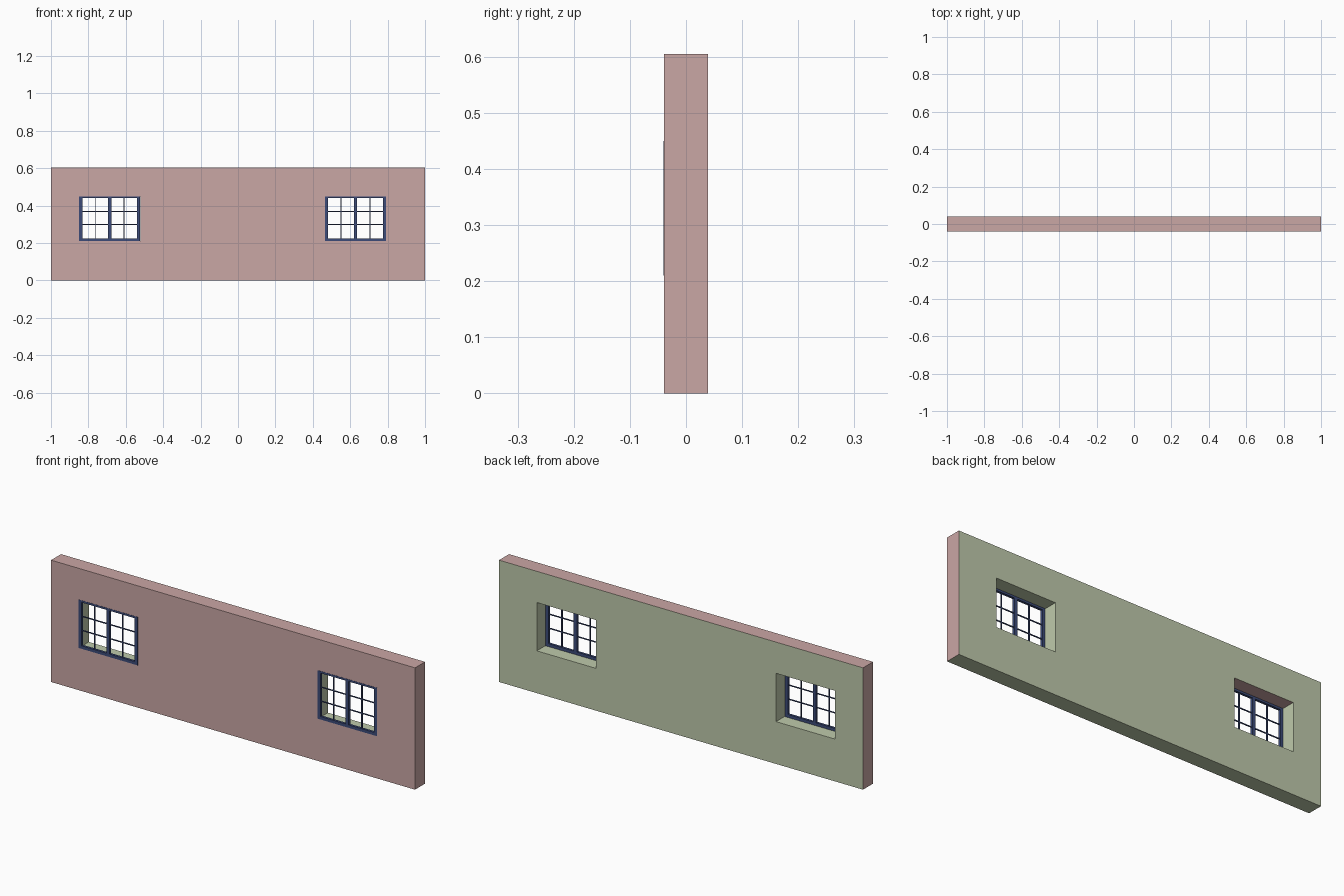
import bpy, bmesh

if "Cube" in bpy.data.objects:
    bpy.data.objects.remove(bpy.data.objects["Cube"])

T = 0.039            # half wall thickness
H = 0.605            # wall height
Z0, Z1 = 0.21, 0.45  # window sill and head
WINDOWS = {"left": (-0.847, -0.522), "right": (0.467, 0.792)}


def material(name, rgb):
    m = bpy.data.materials.new(name)
    m.diffuse_color = (*rgb, 1)
    m.use_nodes = True
    m.node_tree.nodes["Principled BSDF"].inputs["Base Color"].default_value = m.diffuse_color
    return m


pink = material("dusty pink paint", (0.59, 0.385, 0.375))
green = material("sage green paint", (0.52, 0.59, 0.41))
navy = material("navy blue frame", (0.045, 0.07, 0.19))


def finish(bm, name, mats):
    me = bpy.data.meshes.new(name)
    bm.to_mesh(me)
    bm.free()
    for m in mats:
        me.materials.append(m)
    ob = bpy.data.objects.new(name, me)
    bpy.context.collection.objects.link(ob)
    return ob


# Wall: a grid of panels with the window cells left out, extruded to thickness
def build_wall():
    bm = bmesh.new()
    xs = sorted([-1, 1] + [x for w in WINDOWS.values() for x in w])
    zs = [0, Z0, Z1, H]
    v = [[bm.verts.new((x, -T, z)) for z in zs] for x in xs]
    for i in range(len(xs) - 1):
        for j in range(len(zs) - 1):
            if j == 1 and i in (1, 3):
                continue
            bm.faces.new((v[i][j], v[i + 1][j], v[i + 1][j + 1], v[i][j + 1]))
    ret = bmesh.ops.extrude_face_region(bm, geom=bm.faces[:], use_keep_orig=True)
    new = [g for g in ret["geom"] if isinstance(g, bmesh.types.BMVert)]
    bmesh.ops.translate(bm, verts=new, vec=(0, 2 * T, 0))
    bmesh.ops.recalc_face_normals(bm, faces=bm.faces[:])
    # outside pink: front, top, ends and the left window head; the rest green
    for f in bm.faces:
        c, n = f.calc_center_median(), f.normal
        front = n.y < -0.5
        outer = abs(c.x) > 0.99 or c.z > H - 0.01
        head = n.z < -0.5 and c.z > 0.4 and c.x < 0 and abs(c.y) < 0.01
        f.material_index = 0 if front or outer or head else 1
    finish(bm, "wall", [pink, green])


def bar(bm, x0, x1, y0, y1, z0, z1):
    vs = bmesh.ops.create_cube(bm, size=1)["verts"]
    for p in vs:
        p.co = (x0 if p.co.x < 0 else x1, y0 if p.co.y < 0 else y1,
                z0 if p.co.z < 0 else z1)


# Window: outer frame and mullion, plus thin glazing bars in each casement
def build_window(side, a, b):
    y0, y1, w = -T - 0.001, -T + 0.011, 0.017
    a, b = a - 0.002, b - 0.001
    mid = (a + b) / 2
    bm = bmesh.new()
    for x in (a + w / 2, mid, b - w / 2):
        bar(bm, x - w / 2, x + w / 2, y0, y1, Z0, Z1)
    for l, r in ((a + w, mid - w / 2), (mid + w / 2, b - w)):
        bar(bm, l, r, y0, y1, Z0, Z0 + 0.015)
        bar(bm, l, r, y0, y1, Z1 - 0.010, Z1)
    finish(bm, side + "_window_frame", [navy])

    bm = bmesh.new()
    t, g0, g1 = 0.0025, -T + 0.002, -T + 0.008
    for l, r in ((a + w, mid - w / 2), (mid + w / 2, b - w)):
        c = (l + r) / 2
        bar(bm, c - t, c + t, g0, g1, Z0 + 0.015, Z1 - 0.010)
        for z in (0.299, 0.369):
            bar(bm, l, r, g0 + 0.001, g1 - 0.001, z - t, z + t)
    finish(bm, side + "_glazing_bars", [navy])


build_wall()
for side, (a, b) in WINDOWS.items():
    build_window(side, a, b)
